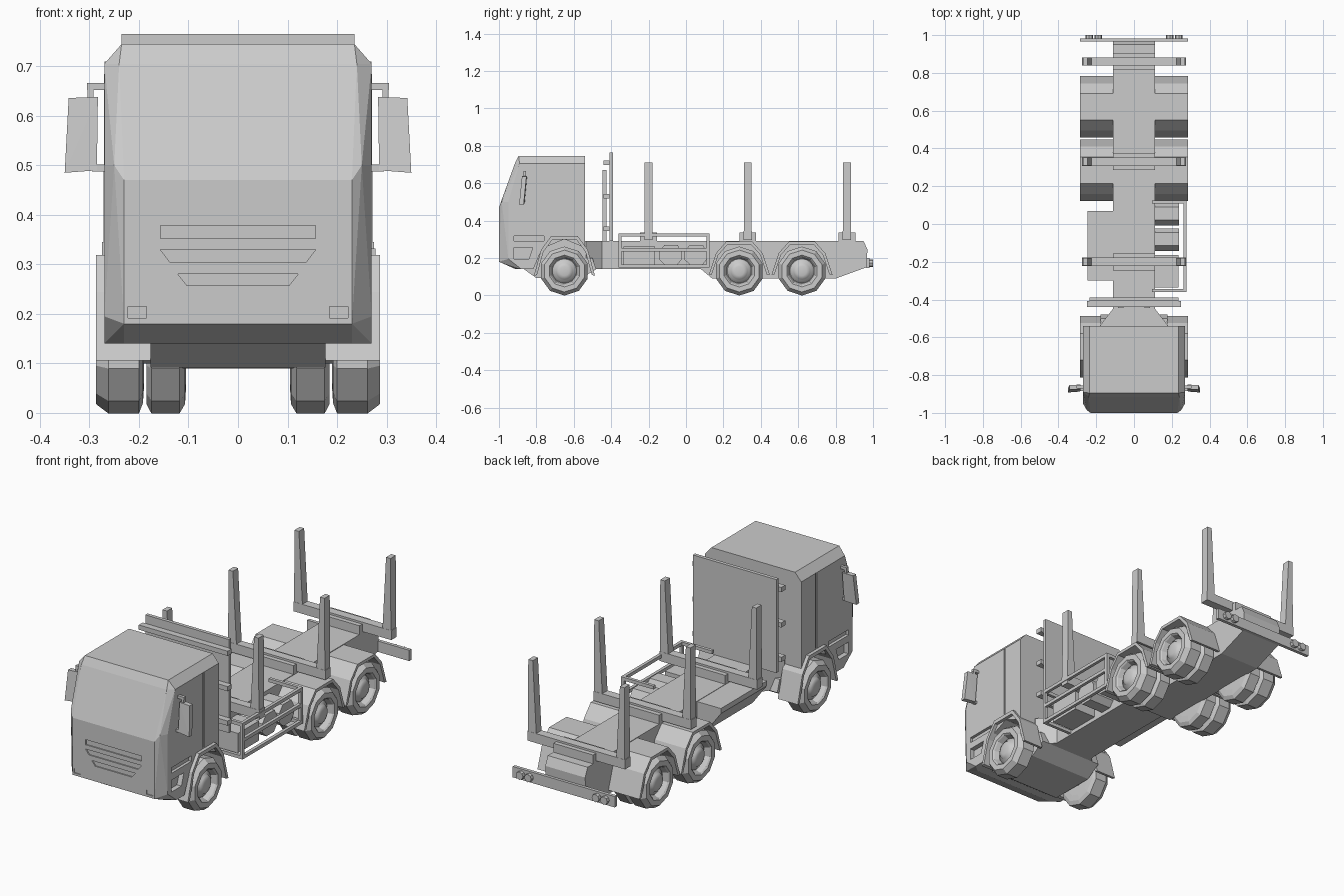
import bpy, bmesh, math
from mathutils import Vector

if "Cube" in bpy.data.objects:
    bpy.data.objects.remove(bpy.data.objects["Cube"])

grey = bpy.data.materials.new("plain grey")
grey.use_nodes = True
grey.diffuse_color = (0.6, 0.6, 0.6, 1)
grey.node_tree.nodes["Principled BSDF"].inputs["Base Color"].default_value = (0.6, 0.6, 0.6, 1)


def finish(name, bm):
    bmesh.ops.recalc_face_normals(bm, faces=bm.faces)
    mesh = bpy.data.meshes.new(name)
    bm.to_mesh(mesh)
    bm.free()
    mesh.materials.append(grey)
    ob = bpy.data.objects.new(name, mesh)
    bpy.context.collection.objects.link(ob)
    return ob


def hull(name, points):
    bm = bmesh.new()
    for p in points:
        bm.verts.new(p)
    bmesh.ops.convex_hull(bm, input=bm.verts)
    bmesh.ops.dissolve_limit(bm, angle_limit=0.02, verts=bm.verts, edges=bm.edges)
    return finish(name, bm)


def box(name, x, y, z):
    return hull(name, [(a, b, c) for a in x for b in y for c in z])


def prism(name, outline, lo, hi, axis="x"):
    """Extrude a (y, z) outline along x, or an (x, z) outline along y."""
    place = (lambda p, d: (d, p[0], p[1])) if axis == "x" else (lambda p, d: (p[0], d, p[1]))
    bm = bmesh.new()
    a = [bm.verts.new(place(p, lo)) for p in outline]
    b = [bm.verts.new(place(p, hi)) for p in outline]
    bm.faces.new(a)
    bm.faces.new(b[::-1])
    for i in range(len(a)):
        j = (i + 1) % len(a)
        bm.faces.new((a[i], a[j], b[j], b[i]))
    return finish(name, bm)


def lathe(name, profile, y, z, sides, side):
    """Spin an (x, radius) profile about an axle along x."""
    bm = bmesh.new()
    rings = []
    for x, r in profile:
        rings.append([bm.verts.new((side * x, y + r * math.sin(t), z - r * math.cos(t)))
                      for t in (math.tau * i / sides for i in range(sides))])
    for a, b in zip(rings, rings[1:]):
        for i in range(sides):
            j = (i + 1) % sides
            bm.faces.new((a[i], a[j], b[j], b[i]))
    bm.faces.new(rings[0])
    bm.faces.new(rings[-1])
    return finish(name, bm)


def cut(target, cutter):
    cutter.hide_render = True
    cutter.hide_viewport = True
    cutter.display_type = "WIRE"
    mod = target.modifiers.new("cut", "BOOLEAN")
    mod.object = cutter
    mod.operation = "DIFFERENCE"
    mod.solver = "EXACT"


SIDES = (("left", 1), ("right", -1))
FRONT_AXLE, REAR_AXLES, AXLE_Z = -0.65, (0.285, 0.62), 0.13

# Cab shell
cab_points = []
for x, y, z in [(.23, -.91, .14), (.27, -.88, .14), (.23, -1, .18), (.27, -.95, .195),
                (.23, -1, .47), (.25, -.985, .5), (.27, -.95, .5), (.24, -.915, .705),
                (.27, -.89, .705), (.235, -.895, .745), (.235, -.54, .745),
                (.27, -.54, .705), (.27, -.54, .14)]:
    cab_points += [(x, y, z), (-x, y, z)]
cab = hull("cab", cab_points)

# Wheel arches, door seams and steps cut into the cab
for label, s in SIDES:
    cut(cab, lathe(label + "_arch_cutter", [(.17, .17), (.4, .17)], FRONT_AXLE, AXLE_Z, 8, s))
    cut(cab, box(label + "_seam_cutter", (s * .264, s * .3), (-.665, -.655), (.32, .705)))
    cut(cab, box(label + "_upper_step_cutter", (s * .255, s * .3), (-.92, -.76), (.29, .318)))
    cut(cab, prism(label + "_lower_step_cutter",
                   [(-.92, .195), (-.92, .255), (-.82, .255), (-.84, .195)],
                   *sorted((s * .245, s * .3))))
    cut(cab, box(label + "_lamp_cutter", (s * .185, s * .222), (-1.1, -.995), (.192, .215)))

# Grille slots
for i, (top, low, z0, z1) in enumerate([(.157, .157, .352, .378), (.157, .138, .305, .33),
                                        (.122, .103, .257, .281)]):
    cut(cab, prism("grille_cutter_%d" % i, [(-top, z1), (top, z1), (low, z0), (-low, z0)],
                   -1.1, -.994, "y"))

# Mirrors on two arms
for label, s in SIDES:
    hull(label + "_mirror", [(s * x, y + d, z) for x, y, z in
         [(.285, -.875, .49), (.35, -.88, .485), (.283, -.862, .638), (.342, -.865, .636)]
         for d in (-.012, .012)])
    box(label + "_mirror_upper_arm", (s * .265, s * .305), (-.87, -.855), (.652, .666))
    box(label + "_mirror_arm_drop", (s * .292, s * .304), (-.87, -.855), (.625, .666))
    box(label + "_mirror_lower_arm", (s * .265, s * .295), (-.885, -.87), (.488, .502))

# Chassis
prism("chassis", [(-.6, .14), (-.6, .29), (.95, .29), (.97, .245), (.965, .15),
                  (.8, .09), (.14, .09), (.08, .14)], -.112, .112)
hull("chassis_neck", [(s * x, y, z) for s in (1, -1) for z in (.14, .29)
                      for x, y in [(.178, -.6), (.178, -.535), (.112, -.45)]])
prism("front_underbody", [(-.88, .15), (-.8, .092), (-.56, .092), (-.48, .14), (-.5, .2), (-.85, .2)],
      -.177, .177)

# Wheels with recessed rims and round hubs
def wheel(name, y, s):
    lathe(name + "_tyre", [(.19, .08), (.192, .11), (.2, .131), (.262, .131), (.287, .112),
                           (.287, .085), (.28, .078), (.255, .068)], y, AXLE_Z, 10, s)
    hub = lathe(name + "_hub", [(.25, .066), (.258, .064), (.262, .05), (.274, .044),
                                (.279, .025), (.28, .006)], y, AXLE_Z, 18, s)
    for p in hub.data.polygons:
        p.use_smooth = True


def fender(name, y, s, inner, stretch):
    arch = [(-.163, -.02), (-.125, .095), (-.07, .157), (.07, .157), (.125, .095), (.163, -.02)]
    outer = [(y + a, AXLE_Z + b * stretch) for a, b in arch]
    under = [(y + a * .9, AXLE_Z + b * stretch * .9) for a, b in reversed(arch)]
    prism(name, outer + under, *sorted((s * inner, s * .287)))


for label, s in SIDES:
    wheel(label + "_front", FRONT_AXLE, s)
    fender(label + "_front_fender", FRONT_AXLE, s, .175, 1.2)
    for i, y in enumerate(REAR_AXLES):
        wheel("%s_rear_%d" % (label, i), y, s)
        lathe("%s_rear_%d_inner_tyre" % (label, i),
              [(.105, .08), (.107, .112), (.118, .131), (.175, .131), (.185, .112), (.185, .08)],
              y, AXLE_Z, 10, s)
        fender("%s_rear_fender_%d" % (label, i), y, s, .11, 1)
for y in (FRONT_AXLE,) + REAR_AXLES:
    lathe("axle", [(-.2, .03), (.2, .03)], y, AXLE_Z, 8, 1)

# Headboard behind the cab, with rails and supports
box("headboard", (-.235, .235), (-.408, -.39), (.29, .765))
for z in (.355, .53, .71):
    box("headboard_rail", (-.25, .25), (-.44, -.408), (z - .012, z + .012))
for x in (-.07, .07):
    box("headboard_support", (x - .015, x + .015), (-.446, -.424), (.28, .67))

# Load bolsters with tapered stakes
for y in (-.2, .33, .86):
    box("bolster_base", (-.112, .112), (y - .045, y + .045), (.28, .335))
    box("bolster_beam", (-.275, .275), (y - .022, y + .022), (.297, .345))
    for label, s in SIDES:
        hull(label + "_stake", [(s * x, y + d, z) for d in (-.021, .021)
                                for x, z in [(.225, .34), (.272, .34), (.245, .71), (.27, .71)]])

# Rear bumper plate and round lamps
box("rear_plate", (-.287, .287), (.965, .982), (.145, .2))
for x in (-.237, -.19, .19, .237):
    ring = [(x + .02 * math.cos(a), .172 + .02 * math.sin(a))
            for a in (math.tau * i / 8 for i in range(8))]
    prism("rear_lamp", ring, .98, 1.0, "y")

# Side rack on the left
for z0, z1 in ((.315, .332), (.235, .252), (.148, .165)):
    box("rack_rail", (.262, .278), (-.36, .125), (z0, z1))
for y in (-.36, .109):
    box("rack_post", (.262, .278), (y, y + .016), (.148, .332))
    for z in (.148, .315):
        box("rack_arm", (.095, .278), (y, y + .016), (z, z + .017))

# Equipment held in the rack
box("rack_locker", (.11, .235), (-.335, -.165), (.16, .26))
for y in (-.08, .055):
    prism("rack_tank", [(y - .03, .16), (y - .062, .19), (y - .062, .235), (y - .035, .27),
                        (y + .035, .27), (y + .055, .235), (y + .055, .19), (y + .03, .16)], .11, .237)

# Fuel tank on the right, sloping in at the bottom
prism("fuel_tank", [(-.11, .288), (-.245, .288), (-.245, .262), (-.165, .155), (-.11, .155)],
      -.3, .07, "y")
